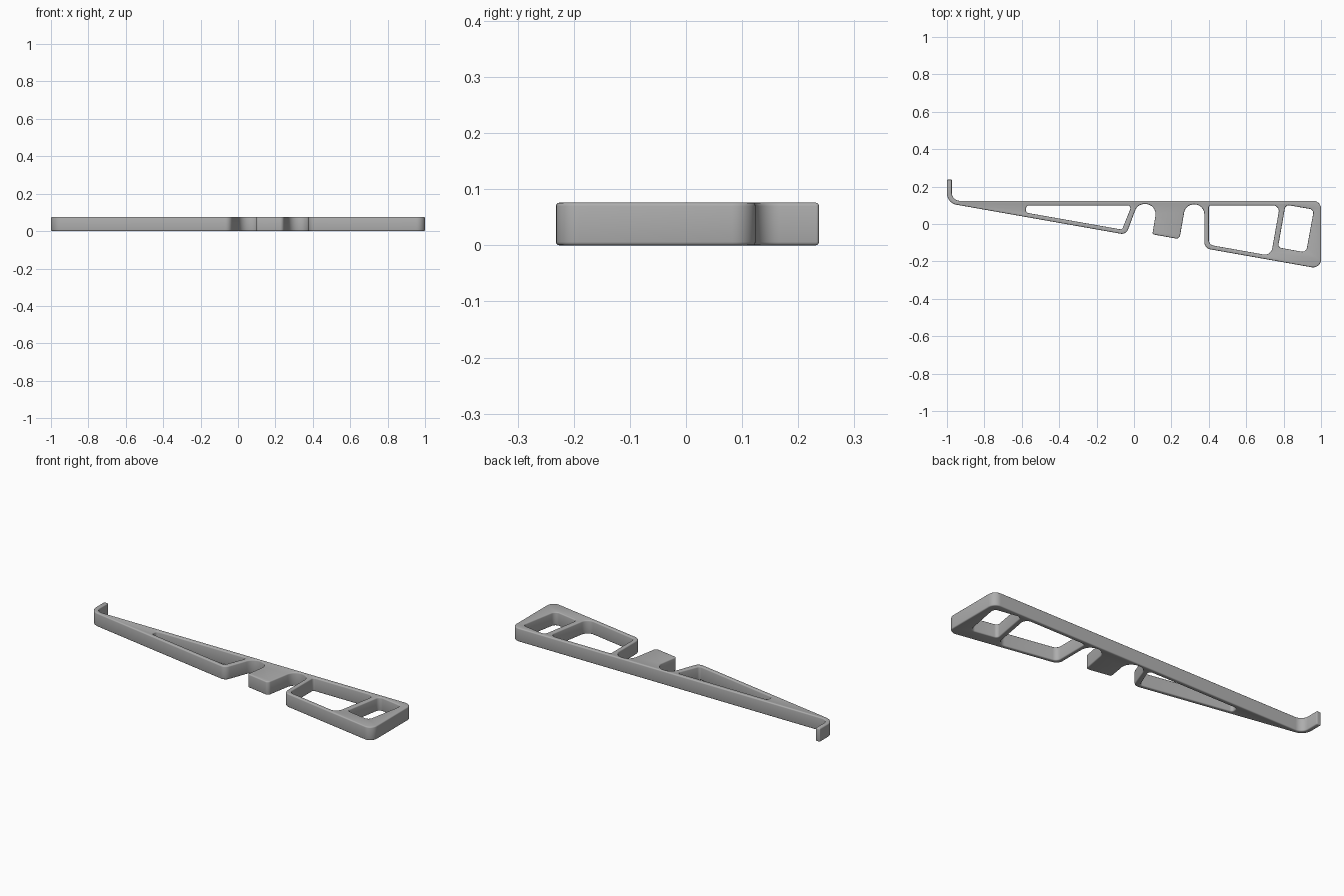
import bpy, math
from mathutils import Vector

if "Cube" in bpy.data.objects:
    bpy.data.objects.remove(bpy.data.objects["Cube"])

THICK, EDGE = 0.076, 0.006


def rounded(corners, steps=8):
    """Polygon from (x, y, radius) corners, with an arc at each corner."""
    pts = []
    n = len(corners)
    for i, (x, y, r) in enumerate(corners):
        p = Vector((x, y))
        a = (Vector(corners[i - 1][:2]) - p).normalized()
        b = (Vector(corners[(i + 1) % n][:2]) - p).normalized()
        if r == 0:
            pts.append(p)
            continue
        half = a.angle(b) / 2
        centre = p + (a + b).normalized() * (r / math.sin(half))
        start = p + a * (r / math.tan(half)) - centre
        end = p + b * (r / math.tan(half)) - centre
        sweep = start.angle_signed(end)
        for k in range(steps + 1):
            t = -sweep * k / steps
            c, s = math.cos(t), math.sin(t)
            pts.append(centre + Vector((start.x * c - start.y * s,
                                        start.x * s + start.y * c)))
    return pts


# outer edge: hook, straight back, wide end, two slots with a block between
outline = [
    (-1.0, 0.237, 0.005), (-0.974, 0.237, 0.005), (-0.974, 0.124, 0.042),
    (1.0, 0.124, 0.042), (1.0, -0.24, 0.042), (0.376, -0.13, 0.04),
    (0.376, 0.105, 0.053), (0.276, 0.105, 0.053), (0.243, -0.081, 0.02),
    (0.098, -0.055, 0.01), (0.125, 0.107, 0.054), (0.019, 0.107, 0.054),
    (-0.042, -0.057, 0.035), (-1.0, 0.112, 0.062),
]
# windows through the plate
long_window = [(-0.575, 0.099, 0.015), (-0.58, 0.061, 0.016),
               (-0.064, -0.03, 0.015), (-0.012, 0.099, 0.015)]
wide_window = [(0.40, 0.099, 0.012), (0.78, 0.099, 0.03),
               (0.732, -0.17, 0.04), (0.40, -0.111, 0.03)]
end_window = [(0.81, 0.103, 0.022), (0.962, 0.077, 0.022),
              (0.92, -0.152, 0.025), (0.77, -0.125, 0.018)]

# plate as a filled curve with rounded rims
curve = bpy.data.curves.new("plate_profile", "CURVE")
curve.dimensions = "2D"
curve.fill_mode = "BOTH"
curve.extrude = THICK / 2 - EDGE
curve.bevel_depth = EDGE
curve.bevel_resolution = 2
curve.offset = -EDGE
for loop in (outline, long_window, wide_window, end_window):
    pts = rounded(loop)
    spline = curve.splines.new("POLY")
    spline.points.add(len(pts) - 1)
    for sp, p in zip(spline.points, pts):
        sp.co = (p.x, p.y, 0, 1)
    spline.use_cyclic_u = True

plate = bpy.data.objects.new("hooked_plate", curve)
plate.location.z = THICK / 2
bpy.context.collection.objects.link(plate)
bpy.context.view_layer.objects.active = plate
plate.select_set(True)
bpy.ops.object.convert(target="MESH")
plate = bpy.context.object
plate.name = "hooked_plate"

# weld the caps to the rims
bpy.ops.object.mode_set(mode="EDIT")
bpy.ops.mesh.select_all(action="SELECT")
bpy.ops.mesh.remove_doubles(threshold=0.0002)
bpy.ops.mesh.normals_make_consistent(inside=False)
bpy.ops.object.mode_set(mode="OBJECT")
bpy.ops.object.shade_smooth_by_angle(angle=math.radians(35))

grey = bpy.data.materials.new("plain grey")
grey.diffuse_color = (0.42, 0.42, 0.42, 1)
grey.use_nodes = True
grey.node_tree.nodes["Principled BSDF"].inputs["Base Color"].default_value = grey.diffuse_color
plate.data.materials.clear()
plate.data.materials.append(grey)
